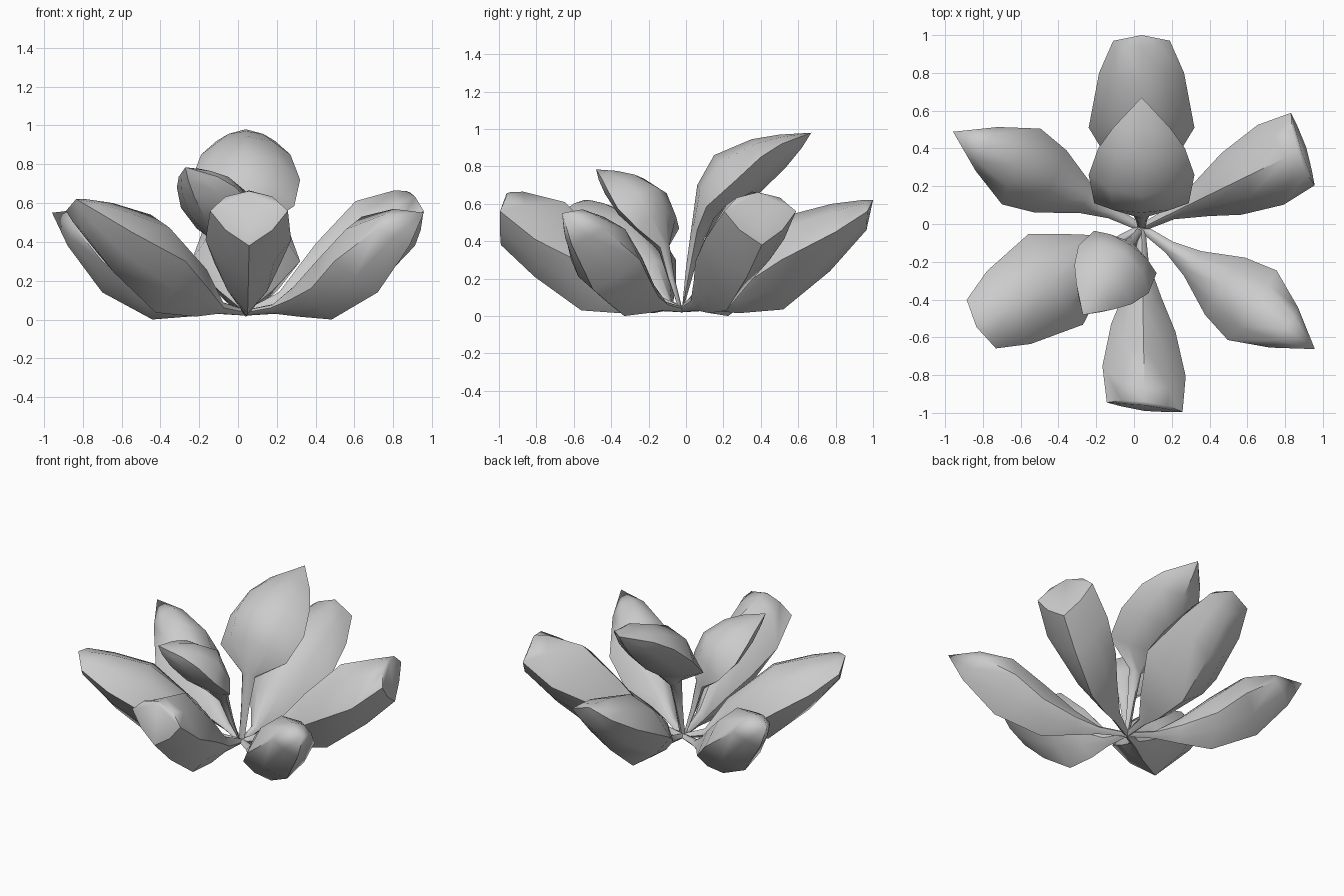
import bpy, bmesh, math
from mathutils import Matrix

if "Cube" in bpy.data.objects:
    bpy.data.objects.remove(bpy.data.objects["Cube"])

BASE = (0.04, -0.02, 0.0)

# Petal rows, root to tip: ridge radius/z, rim radius/z/half width, keel radius/z
WIDE = [(0, .05, 0, .035, .02, 0, .02), (.14, .09, .15, .06, .03, .16, .03),
        (.28, .30, .30, .15, .14, .30, .015), (.57, .54, .53, .30, .28, .54, .035),
        (.80, .60, .82, .45, .225, .79, .24), (.96, .62, .99, .56, .15, .985, .46)]
POINTED = [(0, .05, 0, .035, .02, 0, .02), (.18, .08, .18, .06, .035, .18, .03),
           (.33, .19, .33, .10, .08, .33, .015), (.53, .37, .54, .16, .185, .54, 0),
           (.73, .53, .715, .30, .225, .83, .14), (.93, .57, .92, .47, .13, 1.03, .38)]
CURLED = [(0, .05, 0, .035, .02, 0, .02), (.19, .14, .18, .08, .035, .18, .03),
          (.40, .39, .36, .19, .10, .33, .015), (.63, .61, .53, .29, .17, .54, .03),
          (.85, .665, .76, .41, .22, .79, .21), (.92, .662, .95, .56, .20, .97, .38)]
UPRIGHT = [(0, .05, 0, .035, .02, 0, .02), (.02, .26, .04, .25, .03, .06, .23),
           (.05, .48, .08, .46, .05, .12, .42), (.08, .70, .13, .585, .25, .23, .53),
           (.17, .86, .28, .72, .28, .40, .645), (.37, .945, .42, .85, .23, .55, .79),
           (.52, .97, .53, .92, .15, .64, .90)]


def petal(name, rows, tip, angle, scale=1.0, skew=0.0, lean=0.0):
    bm = bmesh.new()

    def vert(r, y, z):
        # skew slides one side outward, lean pushes the middle height outward
        return bm.verts.new((r + skew * y + lean * 4 * z * (1 - z), y, z))

    rings = []
    for tr, tz, r, z, hw, kr, kz in rows:
        ring = []
        # around the lens-shaped section: share of width, share towards ridge (+) or keel (-)
        for w, d in [(0, 1), (.6, .72), (1, 0), (.6, -.55), (0, -1), (-.6, -.55), (-1, 0), (-.6, .72)]:
            er, ez = (tr, tz) if d > 0 else (kr, kz)
            ring.append(vert(r + (er - r) * abs(d), w * hw, z + (ez - z) * abs(d)))
        rings.append(ring)
    n = len(rings[0])
    for a, b in zip(rings, rings[1:]):
        for i in range(n):
            bm.faces.new((a[i], a[(i + 1) % n], b[(i + 1) % n], b[i]))
    end = vert(tip[0], 0, tip[1])
    for i in range(n):
        bm.faces.new((rings[-1][i], rings[-1][(i + 1) % n], end))
    bm.faces.new(rings[0])
    bm.transform(Matrix.Translation(BASE) @ Matrix.Rotation(math.radians(angle), 4, 'Z')
                 @ Matrix.Scale(scale, 4))
    bmesh.ops.recalc_face_normals(bm, faces=bm.faces)
    me = bpy.data.meshes.new(name)
    bm.to_mesh(me)
    bm.free()
    ob = bpy.data.objects.new(name, me)
    bpy.context.collection.objects.link(ob)
    bpy.ops.object.select_all(action='DESELECT')
    ob.select_set(True)
    bpy.context.view_layer.objects.active = ob
    bpy.ops.object.shade_smooth_by_angle(angle=math.radians(45))


# Outer ring of six petals
petal("wide_petal_back", WIDE, (1.02, .62), 90)
petal("wide_petal_front_left", WIDE, (1.02, .62), 211)
petal("pointed_petal_back_left", POINTED, (1.12, .55), 153)
petal("pointed_petal_front_right", POINTED, (1.12, .55), -35)
petal("curled_petal_back_right", CURLED, (.94, .655), 26, skew=0.14)
petal("curled_petal_front", CURLED, (.94, .655), -89, skew=0.14)

# Two upright inner petals
petal("inner_petal_back", UPRIGHT, (.69, .98), 90)
petal("inner_petal_front_left", UPRIGHT, (.69, .98), 236, scale=0.8, lean=0.065)
